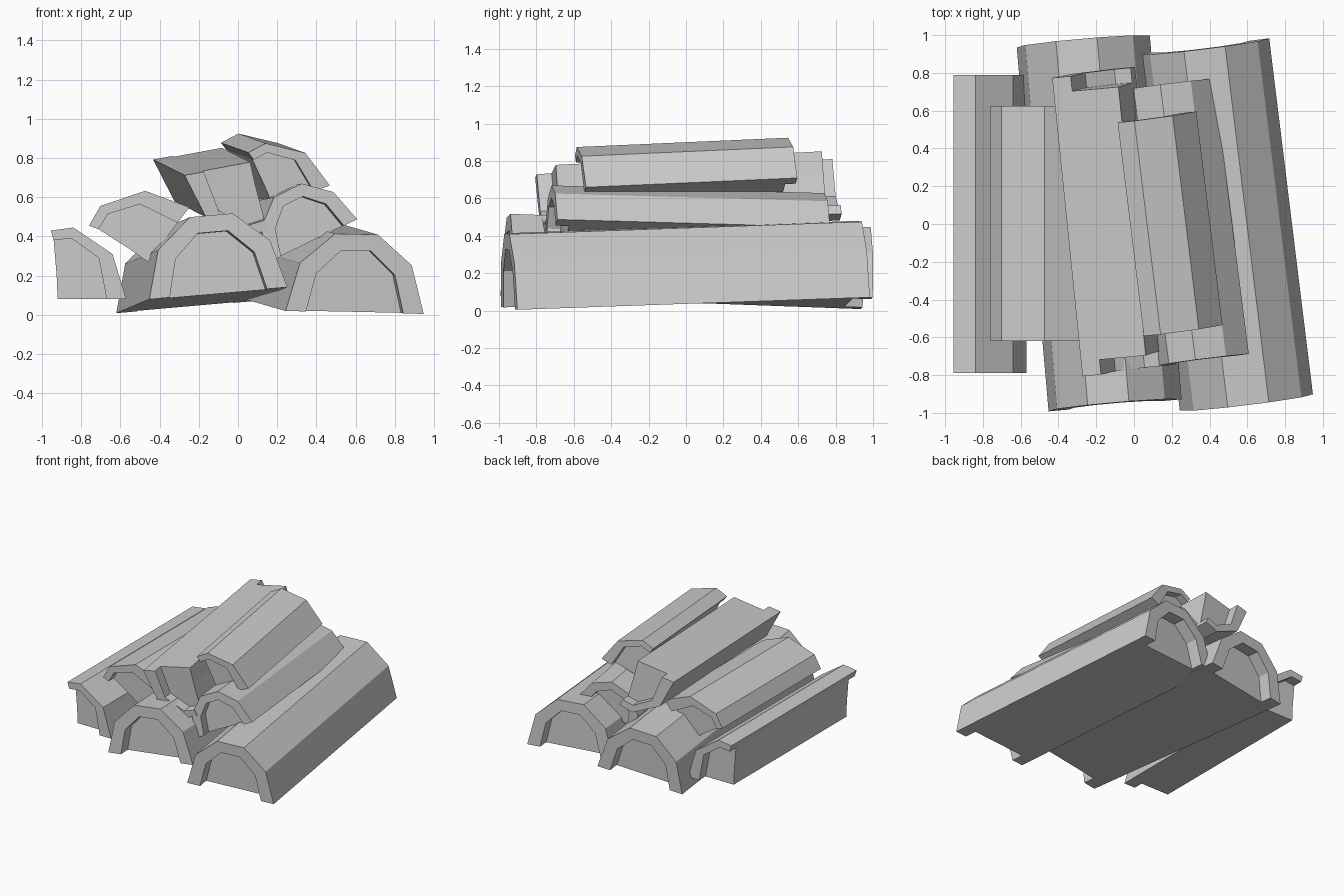
import bpy, bmesh
from math import radians, sin, cos, pi
from mathutils import Matrix, Vector

if "Cube" in bpy.data.objects:
    bpy.data.objects.remove(bpy.data.objects["Cube"])


def arc(rx, rz):
    """Five-sided arch from the right foot to the left foot."""
    return [(rx * cos(i * pi / 5), rz * sin(i * pi / 5)) for i in range(6)]


# Section = outer shell line, inner shell line, points closing the core
WHOLE = (arc(0.355, 0.42), arc(0.25, 0.33), [])
BROKEN = ([(0.35, 0), (0.28, 0.23), (0.08, 0.365), (-0.035, 0.35)],
          [(0.25, 0), (0.21, 0.21), (0.07, 0.31), (-0.02, 0.30)],
          [(-0.005, 0.12), (0, 0)])


def log(name, section, length, front, roll=0, yaw=0, tilt=0, scale=1):
    """Long shell around a core that is set back at both ends."""
    outer, inner, closing = section
    bm = bmesh.new()

    def ring(points, y):
        return [bm.verts.new((x * scale, y, z * scale)) for x, z in points]

    d = 0.05 * length
    o0, o1 = ring(outer, 0), ring(outer, length)
    i0, i1 = ring(inner, 0), ring(inner, length)
    c0, c1 = ring(inner + closing, d), ring(inner + closing, length - d)
    n = len(outer)

    # Shell surface, end rims and recess walls
    for k in range(n - 1):
        for a, b in ((o0, o1), (o0, i0), (o1, i1), (i0, c0), (i1, c1)):
            bm.faces.new((a[k], a[k + 1], b[k + 1], b[k]))
    # Long edges of the shell
    for k in (0, n - 1):
        bm.faces.new((o0[k], i0[k], c0[k], c1[k], i1[k], o1[k]))
    # Core ends and exposed core sides
    bm.faces.new(c0)
    bm.faces.new(c1)
    m = len(c0)
    for k in range(n - 1, m):
        j = (k + 1) % m
        bm.faces.new((c0[k], c0[j], c1[j], c1[k]))

    bmesh.ops.recalc_face_normals(bm, faces=bm.faces)
    mesh = bpy.data.meshes.new(name)
    bm.to_mesh(mesh)
    bm.free()
    ob = bpy.data.objects.new(name, mesh)
    bpy.context.collection.objects.link(ob)
    ob.matrix_world = (Matrix.Translation(Vector(front))
                       @ Matrix.Rotation(radians(yaw), 4, 'Z')
                       @ Matrix.Rotation(radians(tilt), 4, 'X')
                       @ Matrix.Rotation(radians(-roll), 4, 'Y'))
    return ob


# Bottom layer
log("bottom_right_log", WHOLE, 1.90, (0.595, -0.945, 0.012), -1.2, 7, 2)
log("bottom_middle_log", WHOLE, 1.935, (-0.10, -0.96, 0.11), 5, 5, -2.1)
log("bottom_left_broken_log", BROKEN, 1.58, (-0.92, -0.79, 0.08))
# Middle layer
log("middle_left_broken_log", BROKEN, 1.245, (-0.46, -0.62, 0.27), 52.7)
log("overturned_broken_log", BROKEN, 1.59, (0.07, -0.775, 0.775), -169.5, 5.8, 2.9)
log("middle_right_log", WHOLE, 1.47, (0.38, -0.72, 0.376), 25.8, 7.3, -1.6, 0.72)
# Top
log("top_broken_log", BROKEN, 1.14, (0.185, -0.565, 0.553), 20.5, 7, 2.5, 0.87)
